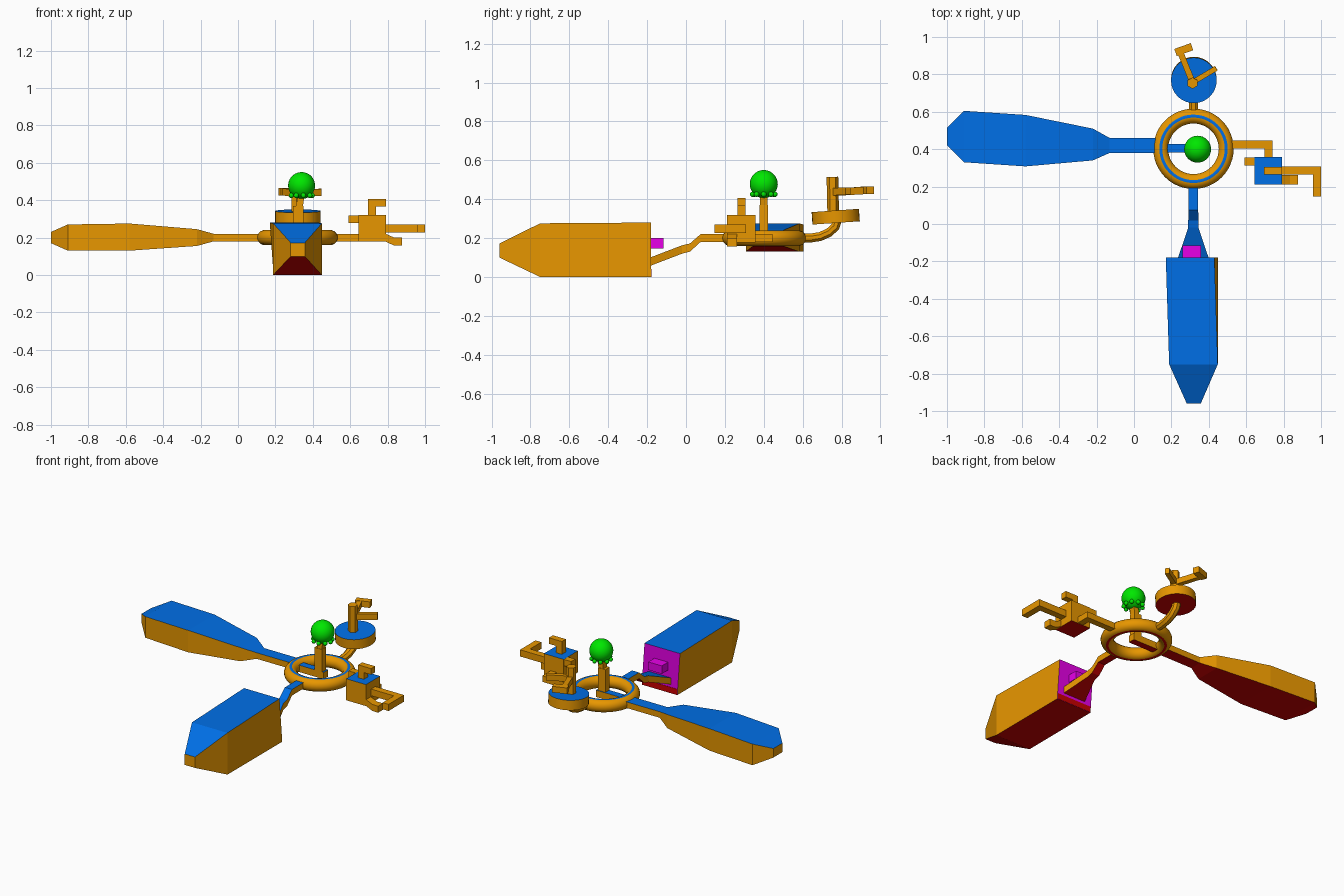
import bpy, bmesh, math
from mathutils import Vector, Matrix

if "Cube" in bpy.data.objects:
    bpy.data.objects.remove(bpy.data.objects["Cube"])

def material(name, rgb):
    m = bpy.data.materials.new(name)
    m.diffuse_color = (*rgb, 1)
    m.use_nodes = True
    m.node_tree.nodes["Principled BSDF"].inputs["Base Color"].default_value = m.diffuse_color
    return m

ORANGE = material("orange", (0.80, 0.305, 0.0))
BLUE = material("blue", (0.0, 0.16, 0.80))
RED = material("dark_red", (0.60, 0.0, 0.0))
MAGENTA = material("magenta", (0.80, 0.0, 0.80))
GREEN = material("green", (0.0, 0.80, 0.0))
ALL = [ORANGE, BLUE, RED, MAGENTA, GREEN]

def finish(name, bm, mat=None, limit=0.6, smooth=False):
    """Single colour, or colour by direction: blue above, red below, orange sides."""
    bmesh.ops.recalc_face_normals(bm, faces=bm.faces)
    bm.normal_update()
    for f in bm.faces:
        if mat:
            f.material_index = ALL.index(mat)
        else:
            f.material_index = 1 if f.normal.z > limit else 2 if f.normal.z < -limit else 0
    me = bpy.data.meshes.new(name)
    bm.to_mesh(me)
    bm.free()
    for m in ALL:
        me.materials.append(m)
    ob = bpy.data.objects.new(name, me)
    bpy.context.collection.objects.link(ob)
    if smooth:
        bpy.ops.object.select_all(action='DESELECT')
        ob.select_set(True)
        bpy.context.view_layer.objects.active = ob
        bpy.ops.object.shade_smooth_by_angle(angle=math.radians(40))
    return ob

def skin(name, rings, mat=None, **kw):
    bm = bmesh.new()
    vs = [[bm.verts.new(p) for p in r] for r in rings]
    n = len(vs[0])
    for a, b in zip(vs, vs[1:]):
        for i in range(n):
            j = (i + 1) % n
            bm.faces.new((a[i], a[j], b[j], b[i]))
    bm.faces.new(vs[0])
    bm.faces.new(vs[-1])
    return finish(name, bm, mat, **kw)

def loft(name, axis, sections, mat=None):
    """Sections: (position, side min, side max, z min, z max, top shift)."""
    rings = []
    for s, a, b, z0, z1, *sh in sections:
        d = sh[0] if sh else 0
        pts = [(a, z0), (b, z0), (b + d, z1), (a + d, z1)]
        rings.append([(s, u, z) if axis == 'x' else (u, s, z) for u, z in pts])
    return skin(name, rings, mat)

def box(name, x0, x1, y0, y1, z0, z1, mat=None):
    return loft(name, 'x', [(x0, y0, y1, z0, z1), (x1, y0, y1, z0, z1)], mat)

def tube(name, pts, w, h, mat=None, sides=4, **kw):
    """Rod along a path."""
    pts = [Vector(p) for p in pts]
    k = 1 / math.cos(math.pi / sides)
    rings = []
    for i, p in enumerate(pts):
        d = (pts[min(i + 1, len(pts) - 1)] - pts[max(i - 1, 0)]).normalized()
        side = d.cross(Vector((0, 0, 1)))
        side = side.normalized() if side.length > 0.1 else Vector((1, 0, 0))
        up = side.cross(d)
        rings.append([p + k * (side * w * math.cos(t) + up * h * math.sin(t)) / 2
                      for t in ((j + 0.5) * math.tau / sides for j in range(sides))])
    return skin(name, rings, mat, **kw)

# Hub ring with a rounded cross-section and a narrow stripe on top and below
cx, cy, S, N = 0.318, 0.402, 16, 48
bm = bmesh.new()
prof = [(0.175 + 0.0405 * math.cos(t), 0.2 + 0.0405 * math.sin(t))
        for t in ((i + 0.5) * math.tau / S for i in range(S))]
grid = [[bm.verts.new((cx + r * math.cos(a), cy + r * math.sin(a), z)) for r, z in prof]
        for a in (i * math.tau / N for i in range(N))]
for i in range(N):
    a, b = grid[i], grid[(i + 1) % N]
    for j in range(S):
        bm.faces.new((a[j], b[j], b[(j + 1) % S], a[(j + 1) % S]))
finish("hub_ring", bm, limit=0.96, smooth=True)

# Long side blade
loft("side_blade", 'x', [
    (-1.0, 0.42, 0.515, 0.17, 0.23), (-0.91, 0.33, 0.605, 0.13, 0.27),
    (-0.58, 0.308, 0.583, 0.13, 0.275), (-0.22, 0.34, 0.51, 0.155, 0.245),
    (-0.13, 0.38, 0.46, 0.18, 0.22), (0.13, 0.38, 0.46, 0.18, 0.22)])

# Bar inside the ring and the central post with its ball
box("inner_bar", 0.12, 0.36, 0.382, 0.428, 0.175, 0.22)
tube("center_post", [(0.322, 0.4, 0.19), (0.322, 0.4, 0.37)], 0.055, 0.046, ORANGE)
tube("post_neck", [(0.328, 0.4, 0.36), (0.338, 0.4, 0.43)], 0.04, 0.036, ORANGE)
bm = bmesh.new()
bmesh.ops.create_uvsphere(bm, u_segments=32, v_segments=18, radius=0.072,
                          matrix=Matrix.Translation((0.34, 0.4, 0.478)))
finish("ball", bm, GREEN, smooth=True)
bm = bmesh.new()
for i in range(9):
    a = i * math.tau / 9
    bmesh.ops.create_uvsphere(bm, u_segments=10, v_segments=6, radius=0.014, matrix=Matrix.Translation(
        (0.34 + 0.058 * math.cos(a), 0.4 + 0.058 * math.sin(a), 0.425)))
finish("ball_skirt", bm, GREEN, smooth=True)

# Front pod: tapered nose, magenta rear face with a block, red lower strip
pod = loft("front_pod", 'y', [
    (-0.96, 0.282, 0.357, 0.10, 0.172), (-0.75, 0.188, 0.448, 0, 0.276),
    (-0.18, 0.19, 0.45, 0, 0.28, -0.02)])
for p in pod.data.polygons:
    if p.normal.y > 0.8:
        p.material_index = 3
box("rear_strip", 0.192, 0.446, -0.18, -0.178, 0.001, 0.04, RED)
box("rear_block", 0.258, 0.357, -0.18, -0.115, 0.147, 0.2, MAGENTA)
loft("pod_arm", 'y', [
    (-0.19, 0.232, 0.402, 0.055, 0.098), (-0.02, 0.29, 0.345, 0.12, 0.163),
    (0.02, 0.29, 0.345, 0.13, 0.172), (0.075, 0.291, 0.343, 0.18, 0.22),
    (0.2, 0.291, 0.343, 0.18, 0.22)])

# Rear disc on a curved arm
tube("disc_arm", [(0.318, 0.59, 0.2), (0.318, 0.64, 0.2), (0.318, 0.69, 0.208),
                  (0.318, 0.735, 0.228), (0.318, 0.768, 0.258), (0.318, 0.78, 0.30)],
     0.05, 0.046, ORANGE, sides=8, smooth=True)
bm = bmesh.new()
bmesh.ops.create_cone(bm, cap_ends=True, segments=32, radius1=0.122, radius2=0.122, depth=0.064,
                      matrix=Matrix.Translation((0.32, 0.77, 0.31)) @ Matrix.Rotation(math.radians(4), 4, 'X'))
finish("disc", bm, smooth=True)
tube("disc_post", [(0.313, 0.757, 0.33), (0.313, 0.753, 0.515)], 0.052, 0.052, ORANGE, sides=6)
tube("disc_branch_long", [(0.313, 0.757, 0.436), (0.243, 0.93, 0.446)], 0.032, 0.038, ORANGE)
tube("disc_branch_hook", [(0.222, 0.917, 0.446), (0.31, 0.948, 0.446)], 0.04, 0.04, ORANGE)
tube("disc_branch_short", [(0.313, 0.757, 0.438), (0.44, 0.833, 0.442)], 0.028, 0.038, ORANGE)

# Right-hand box with its supporting arm and bent rods
box("box_arm", 0.51, 0.74, 0.404, 0.446, 0.18, 0.22, ORANGE)
box("box_arm_bend", 0.698, 0.74, 0.35, 0.406, 0.18, 0.22, ORANGE)
box("right_box", 0.645, 0.79, 0.21, 0.358, 0.178, 0.32)
box("box_post", 0.695, 0.737, 0.264, 0.306, 0.31, 0.405, ORANGE)
box("box_post_hook", 0.695, 0.79, 0.264, 0.306, 0.365, 0.405, ORANGE)
box("left_stub", 0.592, 0.66, 0.312, 0.356, 0.277, 0.319, ORANGE)
box("outer_rod", 0.78, 1.0, 0.264, 0.308, 0.226, 0.27, ORANGE)
box("outer_rod_bend", 0.957, 1.0, 0.146, 0.27, 0.226, 0.27, ORANGE)
loft("lower_rod", 'x', [(0.77, 0.212, 0.262, 0.18, 0.225), (0.79, 0.212, 0.262, 0.178, 0.22),
                        (0.835, 0.212, 0.262, 0.157, 0.2), (0.878, 0.212, 0.262, 0.157, 0.2)], ORANGE)
